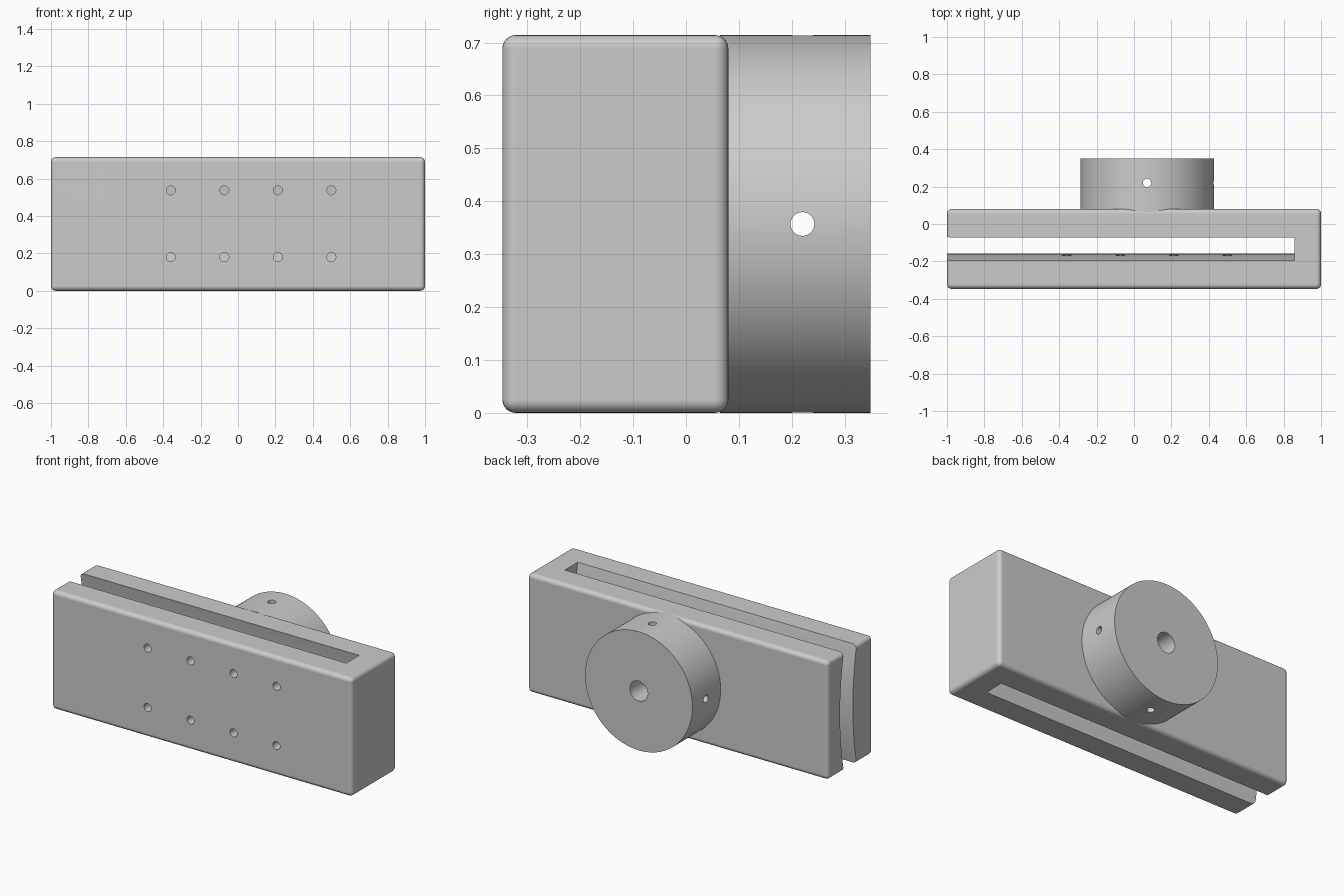
import bpy
import math

old = bpy.data.objects.get("Cube")
if old:
    bpy.data.objects.remove(old, do_unlink=True)

H = 0.714                    # overall height
WHEEL_X, MID_Z = 0.07, H / 2
FRONT, BACK = -0.347, 0.08   # block faces

grey = bpy.data.materials.new("plain_grey")
grey.use_nodes = True
colour = (0.6, 0.6, 0.6, 1)
grey.diffuse_color = colour
grey.node_tree.nodes["Principled BSDF"].inputs["Base Color"].default_value = colour


def cylinder(name, radius, length, centre, axis, sides=32):
    turn = {"x": (0, math.pi / 2, 0), "y": (math.pi / 2, 0, 0), "z": (0, 0, 0)}[axis]
    bpy.ops.mesh.primitive_cylinder_add(vertices=sides, radius=radius, depth=length,
                                        location=centre, rotation=turn)
    ob = bpy.context.object
    ob.name = name
    ob.data.materials.append(grey)
    return ob


def activate(ob):
    bpy.ops.object.select_all(action="DESELECT")
    ob.select_set(True)
    bpy.context.view_layer.objects.active = ob


def cut(target, cutter):
    mod = target.modifiers.new("cut", "BOOLEAN")
    mod.operation, mod.solver, mod.object = "DIFFERENCE", "EXACT", cutter
    activate(target)
    bpy.ops.object.modifier_apply(modifier=mod.name)
    bpy.data.objects.remove(cutter, do_unlink=True)


def finish(ob):
    activate(ob)
    bpy.ops.object.shade_smooth_by_angle(angle=math.radians(30))
    mod = ob.modifiers.new("even_normals", "WEIGHTED_NORMAL")
    mod.keep_sharp = True


# Block with rounded outer edges
bpy.ops.mesh.primitive_cube_add(size=1, location=(0, (FRONT + BACK) / 2, MID_Z))
block = bpy.context.object
block.name = "slotted_block"
block.scale = (2, BACK - FRONT, H)
bpy.ops.object.transform_apply(location=False, rotation=False, scale=True)
block.data.materials.append(grey)
bevel = block.modifiers.new("rounding", "BEVEL")
bevel.width, bevel.segments = 0.025, 6
bpy.ops.object.modifier_apply(modifier=bevel.name)

# Slot: a bowed channel of even width, open at one end
STEPS = 24
REACH = H / 2 + 0.05


def bow(y, t):
    z = REACH * t
    return (y - 0.036 * (z / MID_Z) ** 2, MID_Z + z)


ts = [2 * i / STEPS - 1 for i in range(STEPS + 1)]
profile = [bow(-0.158, t) for t in ts] + [bow(-0.036, t) for t in reversed(ts)]
n = len(profile)
verts = [(x, y, z) for x in (-1.1, 0.857) for y, z in profile]
faces = [(i, (i + 1) % n, n + (i + 1) % n, n + i) for i in range(n)]
faces += [tuple(reversed(range(n))), tuple(range(n, 2 * n))]
mesh = bpy.data.meshes.new("slot_cutter")
mesh.from_pydata(verts, [], faces)
mesh.materials.append(grey)
slot = bpy.data.objects.new("slot_cutter", mesh)
bpy.context.collection.objects.link(slot)
activate(slot)
bpy.ops.object.mode_set(mode="EDIT")
bpy.ops.mesh.select_all(action="SELECT")
bpy.ops.mesh.normals_make_consistent(inside=False)
bpy.ops.object.mode_set(mode="OBJECT")
cut(block, slot)

# Two rows of screw holes through the front wall
for column in range(4):
    for z in (0.18, 0.537):
        x = WHEEL_X + 0.286 * (column - 1.5)
        cut(block, cylinder("screw_hole", 0.024, 0.28, (x, -0.26, z), "y"))
finish(block)

# Round hub on the back with a bore and crossing pin holes
hub = cylinder("hub", 0.357, 0.285, (WHEEL_X, 0.2065, MID_Z), "y", 128)
cut(hub, cylinder("bore", 0.06, 0.6, (WHEEL_X, 0.2065, MID_Z), "y", 48))
for axis in "xz":
    cut(hub, cylinder("pin_hole", 0.0225, 1, (WHEEL_X, 0.22, MID_Z), axis))
finish(hub)
